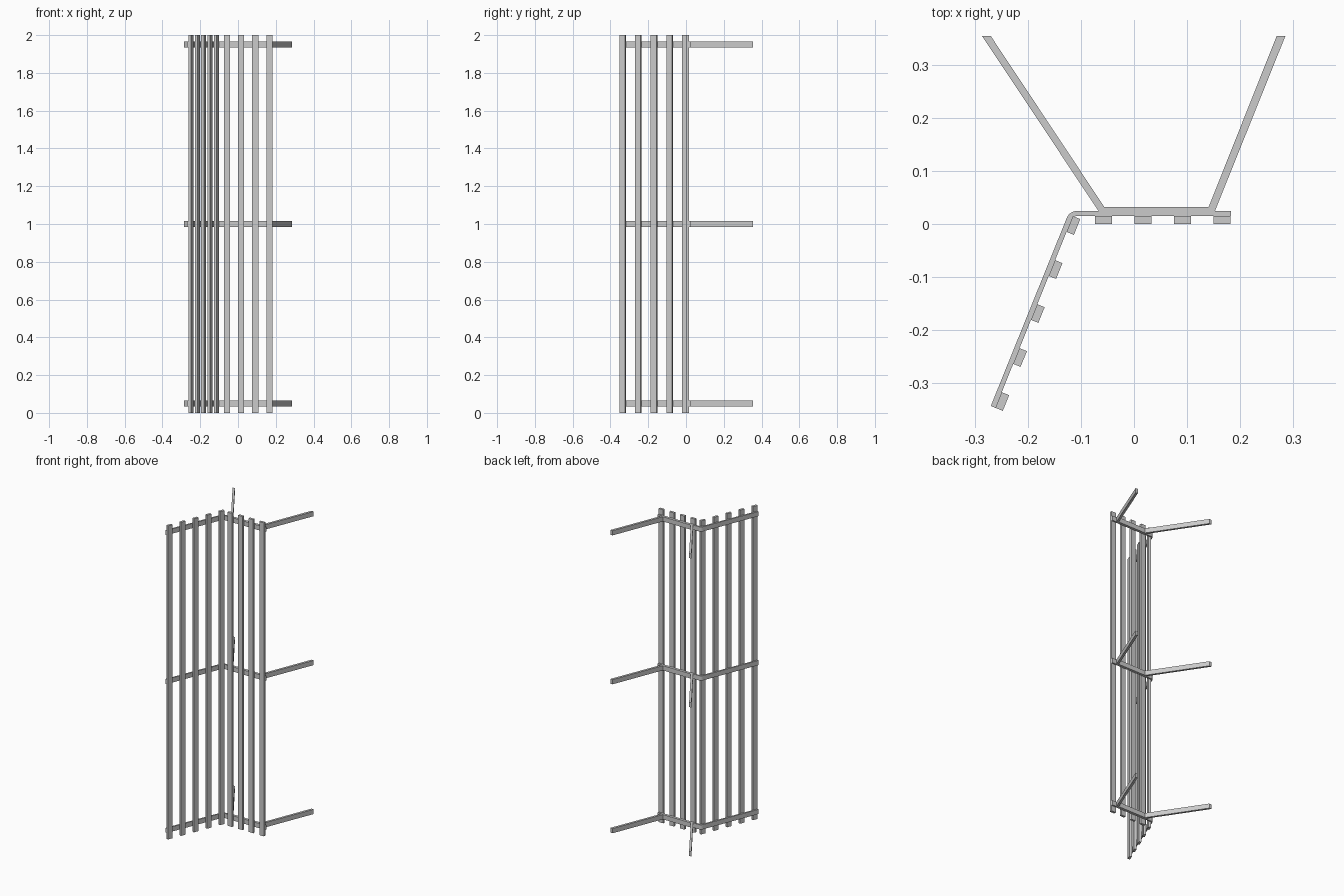
import bpy, bmesh, math
from mathutils import Vector

if "Cube" in bpy.data.objects:
    bpy.data.objects.remove(bpy.data.objects["Cube"])


def prism(name, outline, z0, z1):
    """Extrude a plan outline from z0 up to z1."""
    bm = bmesh.new()
    face = bm.faces.new([bm.verts.new((p[0], p[1], z0)) for p in outline])
    ext = bmesh.ops.extrude_face_region(bm, geom=[face])
    top = [v for v in ext["geom"] if isinstance(v, bmesh.types.BMVert)]
    bmesh.ops.translate(bm, vec=(0, 0, z1 - z0), verts=top)
    bmesh.ops.recalc_face_normals(bm, faces=bm.faces)
    mesh = bpy.data.meshes.new(name)
    bm.to_mesh(mesh)
    bm.free()
    obj = bpy.data.objects.new(name, mesh)
    bpy.context.collection.objects.link(obj)
    return obj


SLAT_W, SLAT_T = 0.032, 0.015
RAIL_FRONT, RAIL_BACK = 0.015, 0.0245
ANGLE = math.radians(68)
along = Vector((math.cos(ANGLE), math.sin(ANGLE)))     # up the angled wing
normal = Vector((math.sin(ANGLE), -math.cos(ANGLE)))   # towards the slat side
wing_outer = Vector((-0.2707, -0.344))
wing_inner = wing_outer + normal * (RAIL_BACK - RAIL_FRONT)


def slat(name, centre, u, n):
    a, b = u * SLAT_W / 2, n * SLAT_T / 2
    prism(name, [centre - a - b, centre + a - b, centre + a + b, centre - a + b], 0, 2)


# Upright slats on the straight panel
for i in range(4):
    slat(f"panel_slat_{i + 1}", Vector((-0.058 + 0.0747 * i, SLAT_T / 2)),
         Vector((1, 0)), Vector((0, 1)))

# Upright slats on the angled wing
for i in range(5):
    slat(f"wing_slat_{i + 1}",
         wing_inner + normal * SLAT_T / 2 + along * (SLAT_W / 2 + 0.0897 * i),
         along, normal)

# Rail outline: flat bar with a rounded bend
R_OUT = 0.02
R_IN = R_OUT - (RAIL_BACK - RAIL_FRONT)
corner_x = wing_outer.x + (RAIL_BACK - wing_outer.y) / math.tan(ANGLE)
bend = Vector((corner_x + R_OUT * math.tan(ANGLE / 2), RAIL_BACK - R_OUT))
sweep = [math.pi / 2 + ANGLE * k / 6 for k in range(7)]


def arc(r):
    return [bend + r * Vector((math.cos(a), math.sin(a))) for a in sweep]


rail = ([(0.183, RAIL_FRONT), (0.183, RAIL_BACK)] + arc(R_OUT)
        + [wing_outer, wing_inner] + arc(R_IN)[::-1])

# Wall bracket outline: back plate with two splayed arms
bracket = [(-0.287, 0.355), (-0.067, RAIL_BACK), (0.153, RAIL_BACK), (0.286, 0.355),
           (0.2695, 0.355), (0.141, 0.032), (-0.056, 0.032), (-0.2705, 0.355)]

# Three levels of rail and bracket
for level, z in (("bottom", 0.05), ("middle", 1.0), ("top", 1.95)):
    prism(f"{level}_rail", rail, z - 0.015, z + 0.015)
    prism(f"{level}_wall_bracket", bracket, z - 0.015, z + 0.015)
